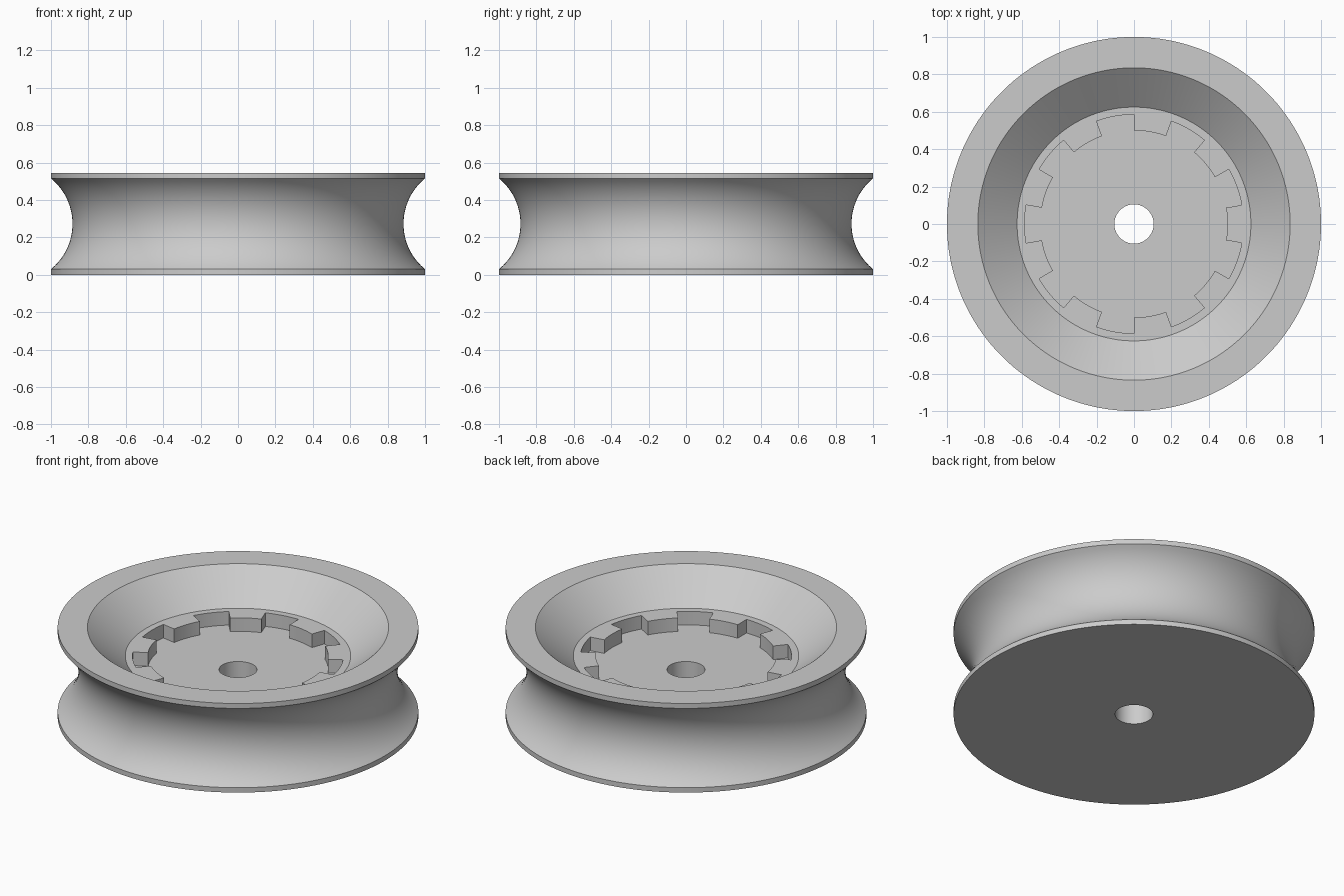
import bpy, bmesh
from math import cos, sin, radians, sqrt

cube = bpy.data.objects.get("Cube")
if cube:
    bpy.data.objects.remove(cube, do_unlink=True)

SEGMENTS, STEP = 180, 2          # segments and degrees in each
HEIGHT, LIP = 0.545, 0.03
LEDGE_Z, FLOOR_Z = 0.37, 0.287
BORE_R, TOOTH_R, POCKET_R, LEDGE_R = 0.105, 0.5, 0.585, 0.625


def groove(waist=0.885, steps=28):
    """Concave arc around the outside, from the bottom lip to the top lip."""
    half = HEIGHT / 2 - LIP
    sag = 1 - waist
    radius = (half ** 2 + sag ** 2) / (2 * sag)
    offsets = [half * (2 * i / steps - 1) for i in range(steps + 1)]
    return [(waist + radius - sqrt(radius ** 2 - d ** 2), HEIGHT / 2 + d) for d in offsets]


# Outer shell: bore bottom, base, groove, top rim, dished wall, ledge
shell = [(BORE_R, 0), (1, 0)] + groove() + [
    (1, HEIGHT), (0.835, HEIGHT), (LEDGE_R, LEDGE_Z), (POCKET_R, LEDGE_Z)]

# Pocket section through a tooth and through a gap between teeth
tooth = [(TOOTH_R, LEDGE_Z), (TOOTH_R, FLOOR_Z)]
gap = [(POCKET_R, FLOOR_Z), (TOOTH_R, FLOOR_Z)]
bore = [(BORE_R, FLOOR_Z)]
tooth_side = [(POCKET_R, LEDGE_Z)] + tooth + [(POCKET_R, FLOOR_Z)]

bm = bmesh.new()


def point(p, degrees):
    a = radians(degrees)
    return bm.verts.new((p[0] * cos(a), p[0] * sin(a), p[1]))


# Sweep the section around the axis, alternating teeth and gaps every 20 degrees
for i in range(SEGMENTS):
    a, b = i * STEP, (i + 1) * STEP
    is_tooth = (a - 10) % 40 >= 20
    profile = shell + (tooth if is_tooth else gap) + bore
    for p, q in zip(profile, profile[1:] + profile[:1]):
        bm.faces.new([point(p, a), point(p, b), point(q, b), point(q, a)])
    if (a - 10) % 20 == 0:
        bm.faces.new([point(p, a) for p in tooth_side])

bmesh.ops.remove_doubles(bm, verts=bm.verts[:], dist=0.0005)
bmesh.ops.recalc_face_normals(bm, faces=bm.faces[:])

mesh = bpy.data.meshes.new("grooved_wheel")
bm.to_mesh(mesh)
bm.free()
wheel = bpy.data.objects.new("grooved_wheel", mesh)
bpy.context.collection.objects.link(wheel)

# Plain grey material
grey = bpy.data.materials.new("light_grey")
grey.use_nodes = True
colour = (0.6, 0.6, 0.6, 1)
grey.diffuse_color = colour
grey.node_tree.nodes["Principled BSDF"].inputs["Base Color"].default_value = colour
mesh.materials.append(grey)

# Smooth round walls with crisp edges
bpy.ops.object.select_all(action="DESELECT")
wheel.select_set(True)
bpy.context.view_layer.objects.active = wheel
bpy.ops.object.shade_smooth_by_angle(angle=radians(30))
